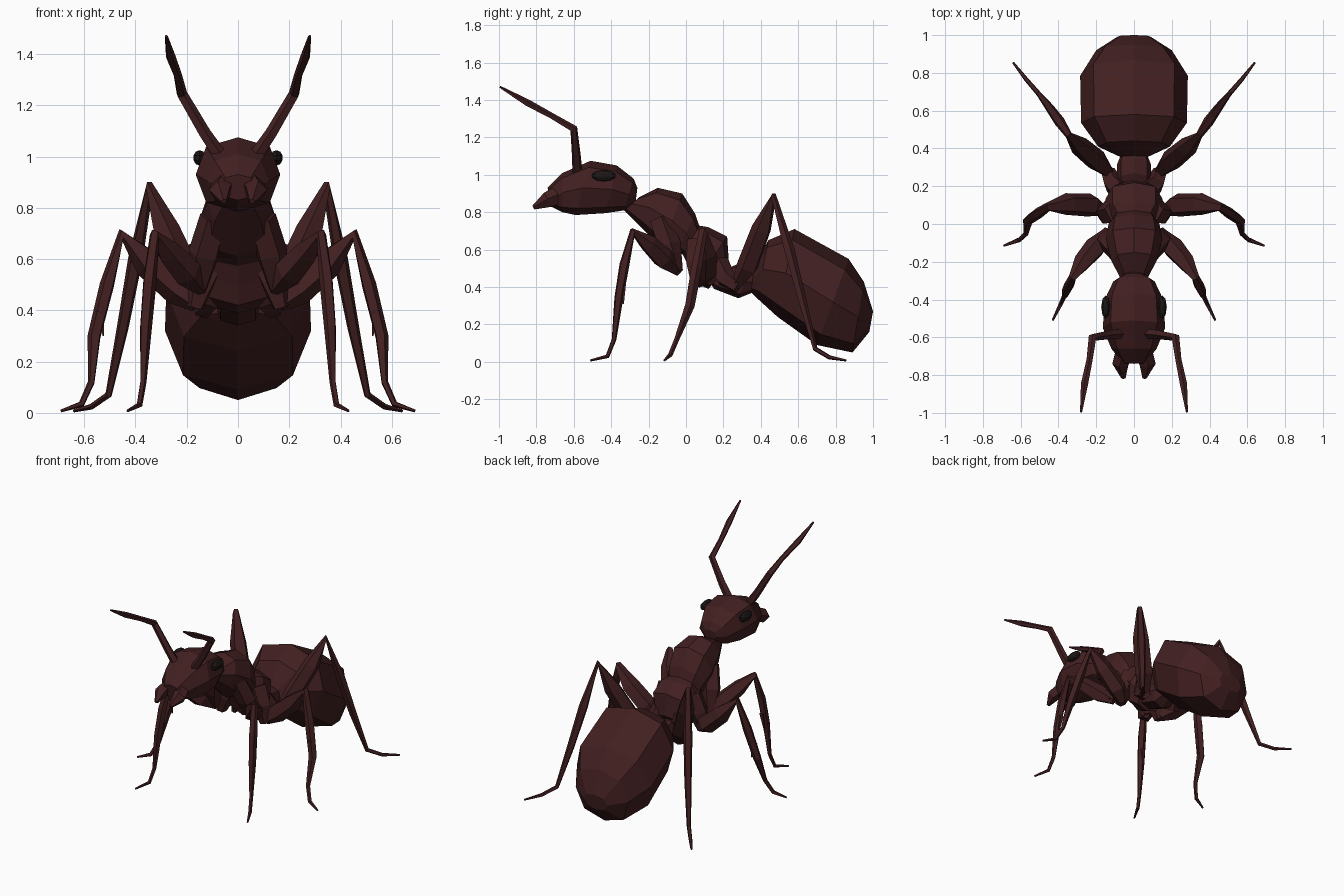
import bpy, bmesh, math
from mathutils import Vector

if "Cube" in bpy.data.objects:
    bpy.data.objects.remove(bpy.data.objects["Cube"])

def material(name, color):
    m = bpy.data.materials.new(name)
    m.diffuse_color = color
    m.use_nodes = True
    m.node_tree.nodes["Principled BSDF"].inputs["Base Color"].default_value = m.diffuse_color
    return m

SHELL = material("shell", (0.055, 0.014, 0.015, 1))
EYE = material("eye_dark", (0.012, 0.008, 0.008, 1))

def loft(name, rings, mirror=False, mat=SHELL):
    """Bridge rings of equal point count and cap both ends."""
    bm = bmesh.new()
    vs = [[bm.verts.new(p) for p in r] for r in rings]
    n = len(vs[0])
    for a, b in zip(vs, vs[1:]):
        for i in range(n):
            j = (i + 1) % n
            bm.faces.new((a[i], a[j], b[j], b[i]))
    bm.faces.new(vs[0])
    bm.faces.new(vs[-1])
    bmesh.ops.recalc_face_normals(bm, faces=bm.faces)
    me = bpy.data.meshes.new(name)
    bm.to_mesh(me)
    bm.free()
    me.materials.append(mat)
    ob = bpy.data.objects.new(name, me)
    bpy.context.collection.objects.link(ob)
    if mirror:
        ob.modifiers.new("Mirror", 'MIRROR')
    return ob

def body(name, sections, n=8):
    """Sections: top y, top z, bottom y, bottom z, half width."""
    rings = []
    for ty, tz, by, bz, w in sections:
        top, bot = Vector((0, ty, tz)), Vector((0, by, bz))
        mid, half = (top + bot) / 2, (top - bot) / 2
        ring = []
        for i in range(n):
            a = math.tau * i / n
            s, c = (math.copysign(abs(v) ** 0.82, v) for v in (math.sin(a), math.cos(a)))
            ring.append(mid + half * c + Vector((w * s, 0, 0)))
        rings.append(ring)
    return loft(name, rings)

def limb(name, pts, n=5):
    """Mirrored tapering tube through points x, y, z, radius."""
    ps = [Vector(p[:3]) for p in pts]
    rings, prev = [], None
    for i, p in enumerate(ps):
        t = Vector((0, 0, 0))
        if i > 0:
            t += (p - ps[i - 1]).normalized()
        if i < len(ps) - 1:
            t += (ps[i + 1] - p).normalized()
        t.normalize()
        if prev is None:
            u = t.orthogonal().normalized()
        else:
            u = prev[1].copy()
            u.rotate(prev[0].rotation_difference(t))
        prev = (t, u)
        v = t.cross(u)
        rings.append([p + pts[i][3] * (u * math.cos(math.tau * k / n) + v * math.sin(math.tau * k / n))
                      for k in range(n)])
    return loft(name, rings, True)

# Body segments
body("head", [(-.26, .93, -.27, .85, .05), (-.28, .98, -.33, .81, .11), (-.37, 1.05, -.43, .795, .155),
              (-.51, 1.075, -.59, .785, .165), (-.66, 1.01, -.66, .80, .12), (-.74, .93, -.72, .83, .065)])
body("front_thorax", [(-.25, .88, -.33, .81, .07), (-.15, .93, -.24, .72, .12), (-.02, .90, -.13, .61, .15),
                      (.05, .79, -.05, .59, .135), (.08, .70, -.01, .57, .11)])
body("rear_thorax", [(.06, .73, -.02, .58, .11), (.12, .72, .02, .50, .15),
                     (.22, .67, .05, .42, .15), (.23, .52, .12, .39, .10)])
body("waist", [(.17, .48, .13, .42, .06), (.27, .52, .15, .39, .09),
               (.35, .51, .28, .34, .09), (.40, .48, .38, .38, .06)])
body("abdomen", [(.36, .50, .34, .38, .06), (.44, .65, .38, .34, .19), (.58, .71, .49, .24, .28),
                 (.87, .55, .70, .09, .285), (.95, .43, .89, .05, .20), (1.0, .27, .98, .16, .09)])

# Jaws
limb("jaws", [(.045, -.66, .90, .05), (.07, -.74, .865, .045), (.055, -.815, .825, .012)])

# Eyes
bm = bmesh.new()
bmesh.ops.create_uvsphere(bm, u_segments=8, v_segments=5, radius=1)
for v in bm.verts:
    v.co = Vector((.15 + .025 * v.co.x, -.44 + .065 * v.co.y, .995 + .03 * v.co.z))
me = bpy.data.meshes.new("eyes")
bm.to_mesh(me)
bm.free()
me.materials.append(EYE)
eyes = bpy.data.objects.new("eyes", me)
bpy.context.collection.objects.link(eyes)
eyes.modifiers.new("Mirror", 'MIRROR')

# Antennae
limb("antennae", [(.075, -.58, 1.01, .028), (.13, -.585, 1.09, .025), (.22, -.60, 1.245, .022),
                  (.235, -.72, 1.315, .017), (.262, -.85, 1.385, .02), (.28, -.995, 1.47, .006)])

# Hip segments
limb("front_hips", [(.09, -.14, .76, .06), (.13, -.09, .62, .065), (.15, -.045, .48, .03)])
limb("middle_hips", [(.09, .07, .64, .07), (.14, .06, .52, .065), (.17, .06, .41, .035)])
limb("rear_hips", [(.07, .17, .53, .06), (.11, .21, .45, .055), (.14, .28, .40, .04)])

# Legs: thigh, knee, shin, foot
limb("front_legs", [(.14, -.04, .48, .025), (.20, -.12, .55, .06), (.27, -.20, .63, .05), (.325, -.285, .695, .022),
                    (.345, -.33, .52, .028), (.36, -.36, .34, .025), (.37, -.385, .12, .013),
                    (.385, -.42, .03, .012), (.43, -.51, .008, .006)])
limb("middle_legs", [(.16, .07, .42, .03), (.23, .10, .48, .065), (.35, .105, .585, .06), (.455, .09, .695, .025),
                     (.51, .055, .50, .03), (.56, .02, .30, .027), (.572, -.05, .12, .014),
                     (.61, -.085, .035, .013), (.69, -.115, .008, .006)])
limb("rear_legs", [(.13, .27, .41, .03), (.19, .33, .51, .06), (.28, .405, .71, .055), (.345, .47, .885, .02),
                   (.40, .55, .60, .03), (.45, .62, .33, .024), (.505, .69, .07, .014),
                   (.57, .765, .025, .012), (.64, .855, .008, .006)])

# Shin spurs
limb("front_spurs", [(.35, -.335, .42, .02), (.365, -.335, .31, .004)], 4)
limb("middle_spurs", [(.54, .025, .40, .02), (.525, .03, .30, .004)], 4)
